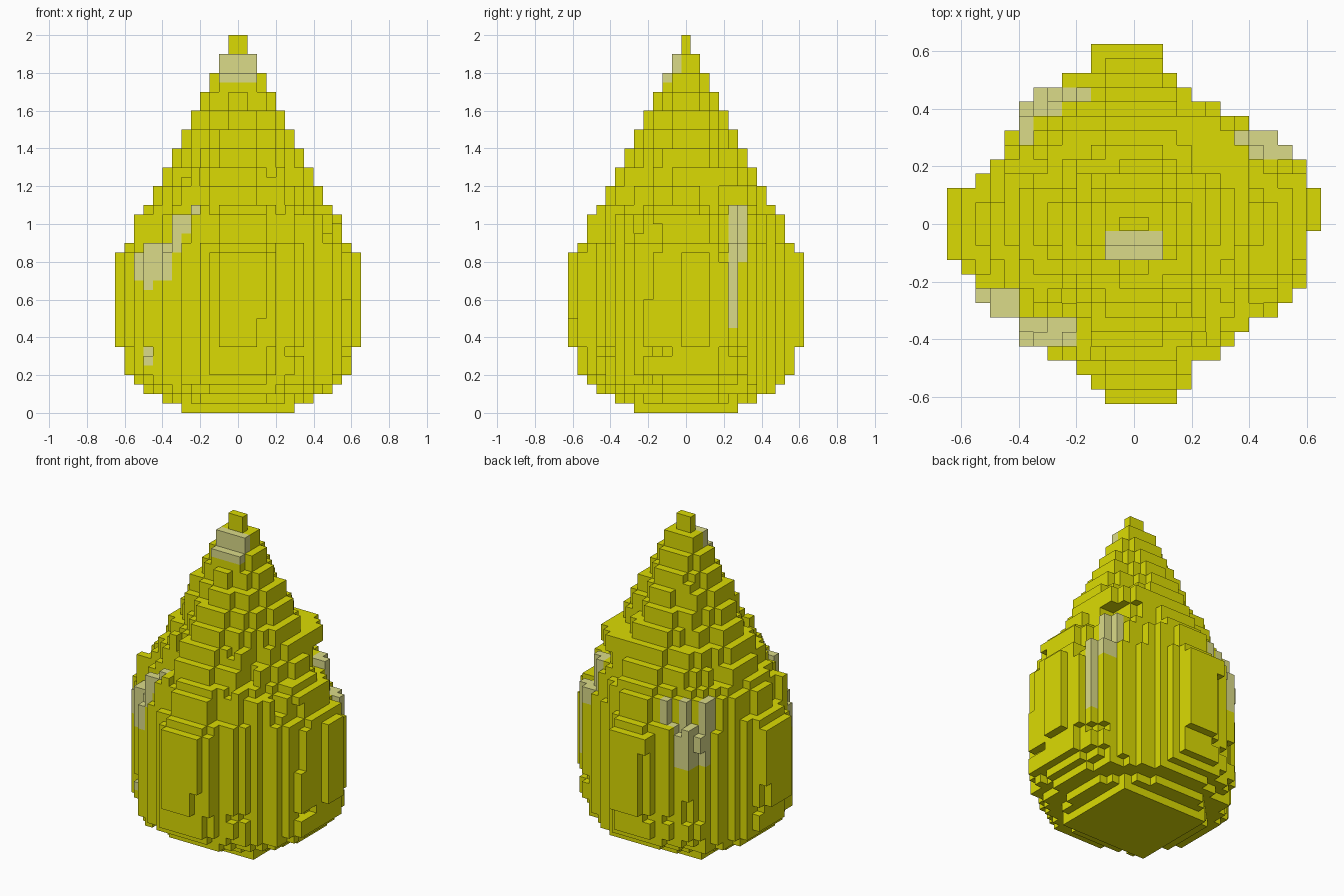
import bpy
import bmesh
from mathutils import Vector, noise

cube = bpy.data.objects.get("Cube")
if cube:
    bpy.data.objects.remove(cube, do_unlink=True)

CELL = 0.05
ROWS, COLS, LAYERS = 25, 26, 40

# Teardrop profile: (half width in cells, number of layers), bottom to tip
PROFILE = [(6, 1), (8, 1), (10, 1), (11, 1), (12, 3), (13, 10), (12, 1), (11, 3), (10, 1),
           (9, 2), (8, 2), (7, 2), (6, 2), (5, 2), (4, 2), (3, 2), (2, 2), (1, 2)]
half_widths = [w for w, count in PROFILE for _ in range(count)]

# Footprint: cells reached to either side of the middle, row by row, front to back
REACH_RIGHT = [2, 3, 4, 6, 8, 8, 10, 11, 11, 12, 13, 13, 13, 13, 13, 11, 10, 9, 9, 8, 8, 7, 5, 3, 3]
REACH_LEFT = [4, 4, 4, 6, 7, 8, 10, 11, 12, 12, 12, 12, 13, 13, 13, 12, 12, 11, 10, 8, 6, 4, 3, 2, 2]

# Pale patches as boxes: low corner, high corner
PATCHES = [((-.55, -.5, .7), (-.35, -.22, .9)),
           ((-.5, -.5, .65), (-.45, -.2, .7)),
           ((-.5, -.5, .25), (-.45, -.2, .35)),
           ((-.35, -.43, .85), (-.3, -.32, 1.1)),
           ((-.3, -.43, .95), (-.2, -.32, 1.1)),
           ((.35, .22, .45), (.55, .28, 1.1)),
           ((.35, .27, .8), (.5, .33, 1.1)),
           ((-.4, .27, .65), (-.35, .43, 1.1)),
           ((-.35, .37, .65), (-.25, .48, 1.1)),
           ((-.25, .42, .6), (-.15, .48, 1.1)),
           ((-.1, -.13, 1.75), (.1, -.03, 1.9))]


def make_material(name, color):
    mat = bpy.data.materials.new(name)
    mat.use_nodes = True
    mat.diffuse_color = color
    mat.node_tree.nodes["Principled BSDF"].inputs["Base Color"].default_value = color
    return mat


def center(i, j, k):
    return Vector((i - COLS / 2 + .5, j - ROWS / 2 + .5, k + .5)) * CELL


def squareness(c):
    """Square base and one boxy shoulder; ragged and rounded elsewhere."""
    if c.z < CELL:
        return 9
    if c.x > 0 and c.y > 0 and 1.2 < c.z < 1.3:
        return 5
    if c.z > 1.7:
        return 2.6
    base = 2.2 if c.z < .3 else 1.75
    return max(base + noise.noise(Vector((c.x * 13, c.y * 13, c.z))), 1.3)


def is_solid(i, j, k):
    c = center(i, j, k)
    reach = REACH_LEFT[j] if c.x > 0 else REACH_RIGHT[j]
    if abs(c.x) > reach * CELL:
        return False
    rx = half_widths[k] * CELL
    ry = rx - CELL / 2
    p = squareness(c)
    return (abs(c.x) / rx) ** p + (abs(c.y) / ry) ** p <= 1


def is_pale(c):
    return any(all(lo[a] < c[a] < hi[a] for a in range(3)) for lo, hi in PATCHES)


cells = {(i, j, k) for i in range(COLS) for j in range(ROWS) for k in range(LAYERS)
         if is_solid(i, j, k)}

# Skin the block stack with its exposed faces only
bm = bmesh.new()
for cell in sorted(cells):
    c = center(*cell)
    for axis in range(3):
        for side in (-1, 1):
            neighbour = list(cell)
            neighbour[axis] += side
            if tuple(neighbour) in cells:
                continue
            n, u, v = Vector(), Vector(), Vector()
            n[axis] = side * CELL / 2
            u[(axis + 1) % 3] = side * CELL / 2
            v[(axis + 2) % 3] = CELL / 2
            corners = (c + n - u - v, c + n + u - v, c + n + u + v, c + n - u + v)
            face = bm.faces.new([bm.verts.new(p) for p in corners])
            face.material_index = int(is_pale(c))
bmesh.ops.remove_doubles(bm, verts=bm.verts[:], dist=CELL / 100)

mesh = bpy.data.meshes.new("block_teardrop")
bm.to_mesh(mesh)
bm.free()
mesh.materials.append(make_material("lemon yellow", (.71, .71, .001, 1)))
mesh.materials.append(make_material("pale khaki", (.71, .71, .25, 1)))
bpy.context.collection.objects.link(bpy.data.objects.new("block_teardrop", mesh))
